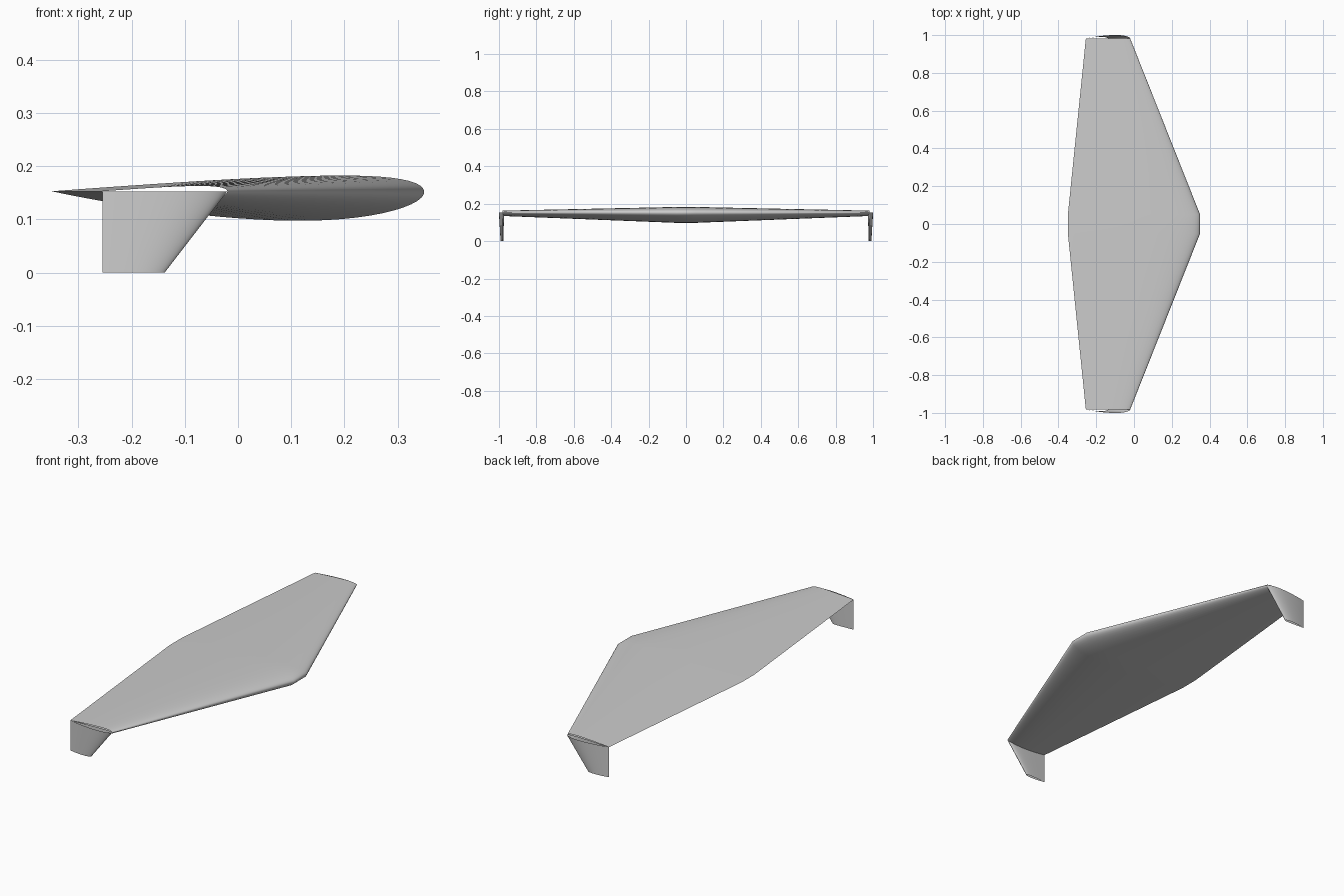
import bpy, bmesh, math

cube = bpy.data.objects.get("Cube")
if cube:
    bpy.data.objects.remove(cube, do_unlink=True)

grey = bpy.data.materials.new("light grey")
grey.use_nodes = True
COLOUR = (0.6, 0.6, 0.6, 1)
grey.diffuse_color = COLOUR
grey.node_tree.nodes["Principled BSDF"].inputs["Base Color"].default_value = COLOUR

PLANE = 0.153   # height of the chord plane
TIP = 0.982     # half span at the wing tip
STEPS = 32


def airfoil():
    """Closed cambered section: (chord fraction from the nose, offset)."""
    def point(t, side):
        m, p, thick = 0.02, 0.4, 0.12
        half = 5 * thick * (0.2969 * math.sqrt(t) - 0.126 * t - 0.3516 * t**2
                            + 0.2843 * t**3 - 0.1036 * t**4)
        k = p if t < p else 1 - p
        camber = m / k**2 * ((1 - 2 * p if t >= p else 0) + 2 * p * t - t * t)
        slope = math.atan(2 * m / k**2 * (p - t))
        return (t - side * half * math.sin(slope), camber + side * half * math.cos(slope))
    ts = [(1 - math.cos(math.pi * i / STEPS)) / 2 for i in range(STEPS + 1)]
    return [point(t, 1) for t in reversed(ts)] + [point(t, -1) for t in ts[1:-1]]


def loft(name, sections, place):
    """Open-ended skin through (nose x, tail x, station) sections."""
    bm = bmesh.new()
    rings = []
    for nose, tail, station in sections:
        chord = nose - tail
        rings.append([bm.verts.new(place(nose - u * chord, v * chord, station))
                      for u, v in airfoil()])
    for a, b in zip(rings, rings[1:]):
        for i in range(len(a)):
            j = (i + 1) % len(a)
            bm.faces.new((a[i], a[j], b[j], b[i]))
    bmesh.ops.recalc_face_normals(bm, faces=bm.faces)
    mesh = bpy.data.meshes.new(name)
    bm.to_mesh(mesh)
    bm.free()
    mesh.materials.append(grey)
    obj = bpy.data.objects.new(name, mesh)
    bpy.context.collection.objects.link(obj)
    bpy.ops.object.select_all(action='DESELECT')
    obj.select_set(True)
    bpy.context.view_layer.objects.active = obj
    bpy.ops.object.shade_smooth_by_angle(angle=math.radians(30))


# Swept wing with a short constant centre panel, fuller side down
loft("wing",
     [(-0.02, -0.255, -TIP), (0.35, -0.35, -0.05), (0.35, -0.35, 0.05), (-0.02, -0.255, TIP)],
     lambda x, off, y: (x, y, PLANE - off))

# Drooping winglets, fuller side outward
for name, side in (("left_winglet", 1), ("right_winglet", -1)):
    loft(name, [(-0.02, -0.255, PLANE), (-0.138, -0.255, 0)],
         lambda x, off, z, s=side: (x, s * (TIP + off), z))
